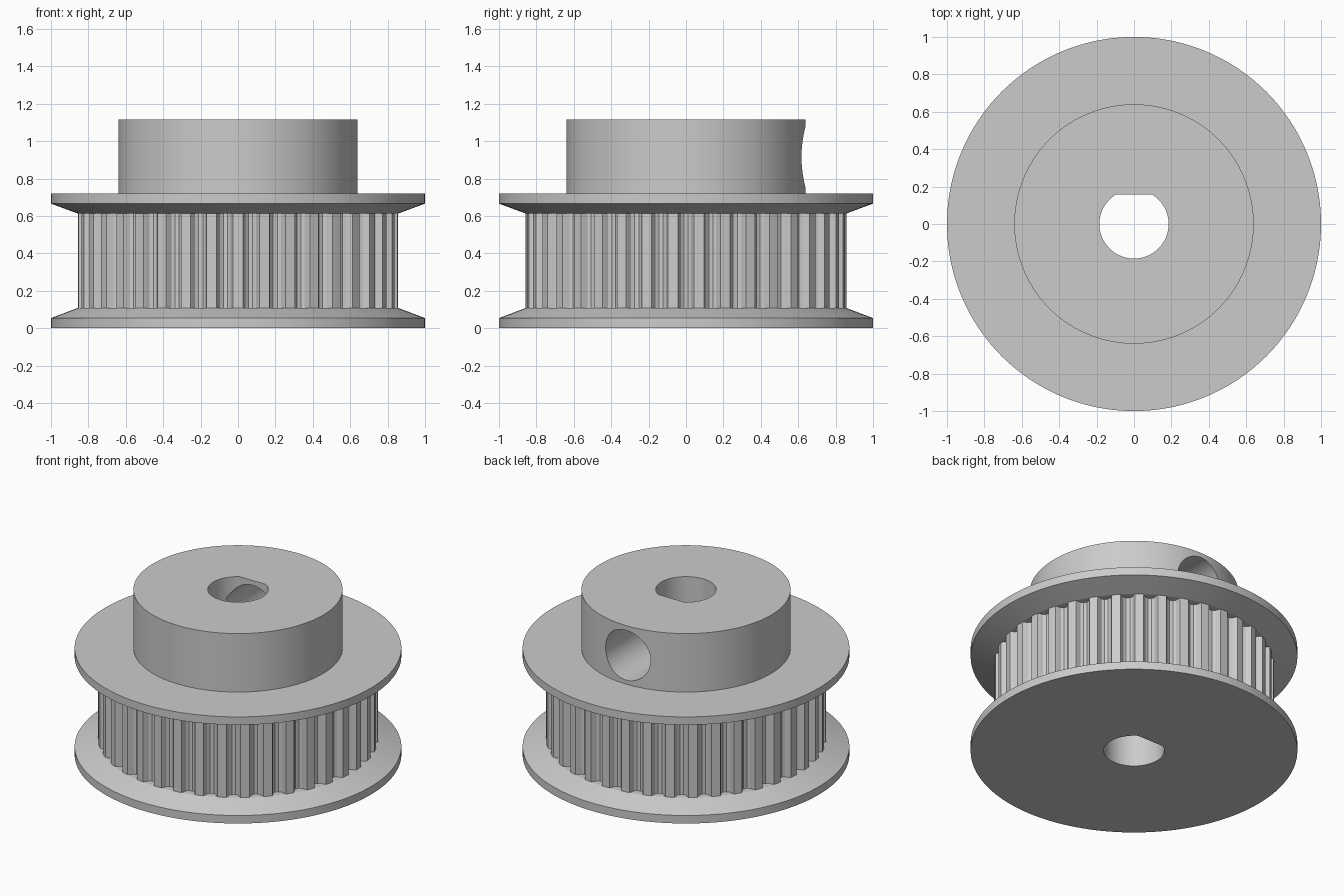
import bpy, bmesh, math

if "Cube" in bpy.data.objects:
    bpy.data.objects.remove(bpy.data.objects["Cube"])

TEETH = 38
R_TOOTH = 0.857
BORE_R, BORE_FLAT = 0.185, 0.157
HUB_R, HUB_TOP = 0.64, 1.115

grey = bpy.data.materials.new("plain grey")
grey.diffuse_color = (0.6, 0.6, 0.6, 1)
grey.use_nodes = True
grey.node_tree.nodes["Principled BSDF"].inputs["Base Color"].default_value = grey.diffuse_color

# One belt groove: (arc offset, depth) across the groove, then the tooth tip
half = [(0.044, 0), (0.036, 0.016), (0.029, 0.034), (0.012, 0.046)]
groove = [(-a, d) for a, d in half] + [(a, d) for a, d in reversed(half)]
groove.append((math.pi * R_TOOTH / TEETH, 0))
steps = [(2 * math.pi * i / TEETH + a / R_TOOTH, d)
         for i in range(TEETH) for a, d in groove]


def circle(r):
    return lambda ang, depth: r


def toothed(ang, depth):
    return R_TOOTH - depth


def d_bore(ang, depth):
    s = math.sin(ang)
    return min(BORE_R, BORE_FLAT / s) if s > 0 else BORE_R


# Closed cross-section swept round the axis: outline function and height
section = [
    (d_bore, 0), (circle(1), 0), (circle(1), 0.054),          # lower flange
    (circle(R_TOOTH), 0.108), (toothed, 0.108),
    (toothed, 0.613), (circle(R_TOOTH), 0.613),               # toothed band
    (circle(1), 0.666), (circle(1), 0.72),                    # upper flange
    (circle(HUB_R), 0.72), (circle(HUB_R), HUB_TOP),          # hub
    (d_bore, HUB_TOP),                                        # bore
]

bm = bmesh.new()
rings = []
for outline, z in section:
    ring = []
    for ang, depth in steps:
        r = outline(ang, depth)
        ring.append(bm.verts.new((r * math.cos(ang), r * math.sin(ang), z)))
    rings.append(ring)
n = len(steps)
for k, low in enumerate(rings):
    high = rings[(k + 1) % len(rings)]
    for i in range(n):
        j = (i + 1) % n
        bm.faces.new((low[i], low[j], high[j], high[i]))
bmesh.ops.remove_doubles(bm, verts=bm.verts, dist=1e-5)
bmesh.ops.recalc_face_normals(bm, faces=bm.faces)
mesh = bpy.data.meshes.new("pulley_body")
bm.to_mesh(mesh)
bm.free()
mesh.materials.append(grey)
body = bpy.data.objects.new("pulley_body", mesh)
bpy.context.collection.objects.link(body)

# Set screw hole from the back of the hub into the bore
bpy.ops.mesh.primitive_cylinder_add(vertices=64, radius=0.168, depth=0.8,
                                    location=(0, 0.45, 0.915),
                                    rotation=(math.pi / 2, 0, 0))
cutter = bpy.context.object
cutter.name = "screw_hole_cutter"
cutter.data.materials.append(grey)
cutter.hide_render = True
cutter.hide_set(True)

cut = body.modifiers.new("screw_hole", "BOOLEAN")
cut.operation = "DIFFERENCE"
cut.solver = "EXACT"
cut.object = cutter

# Apply the cut, then smooth the round surfaces
bpy.context.view_layer.objects.active = body
body.select_set(True)
bpy.ops.object.modifier_apply(modifier=cut.name)
bpy.data.objects.remove(cutter)
bpy.ops.object.shade_smooth_by_angle(angle=math.radians(20))
